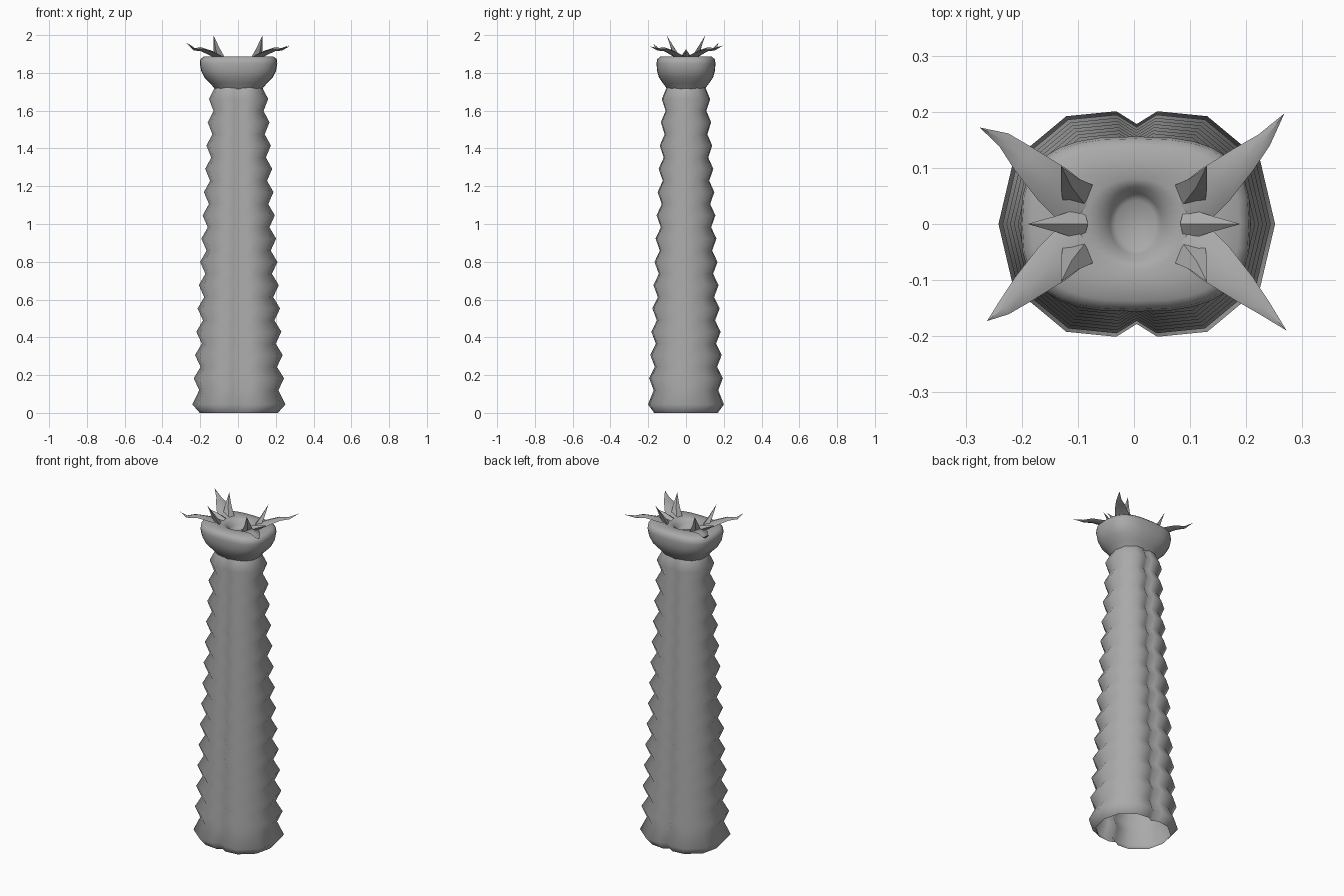
import bpy, bmesh, math
from mathutils import Vector

if "Cube" in bpy.data.objects:
    bpy.data.objects.remove(bpy.data.objects["Cube"])

grey = bpy.data.materials.new("stone_grey")
grey.diffuse_color = (0.4, 0.4, 0.4, 1)
grey.use_nodes = True
grey.node_tree.nodes["Principled BSDF"].inputs["Base Color"].default_value = grey.diffuse_color


def make(name, rings, cap_end=False):
    """Skin a list of equal-length closed rings."""
    bm = bmesh.new()
    loops = [[bm.verts.new(p) for p in ring] for ring in rings]
    for a, b in zip(loops, loops[1:]):
        n = len(a)
        for i in range(n):
            bm.faces.new((a[i], a[(i + 1) % n], b[(i + 1) % n], b[i]))
    if cap_end:
        bm.faces.new(loops[-1])
    bmesh.ops.remove_doubles(bm, verts=bm.verts, dist=1e-5)
    bmesh.ops.recalc_face_normals(bm, faces=bm.faces)
    mesh = bpy.data.meshes.new(name)
    bm.to_mesh(mesh)
    bm.free()
    mesh.materials.append(grey)
    for p in mesh.polygons:
        p.use_smooth = True
    ob = bpy.data.objects.new(name, mesh)
    bpy.context.collection.objects.link(ob)
    return ob


# Ribbed trunk: notched outline, open at the bottom
half = [(0.249, 0), (0.222, 0.115), (0.127, 0.194), (0.037, 0.203), (0, 0.18),
        (-0.037, 0.203), (-0.127, 0.194), (-0.222, 0.115), (-0.249, 0)]
outline = half + [(x, -y) for x, y in half[-2:0:-1]]
levels = [(0.0, 0.83)]
for i in range(14):
    valley = 0.12 + i * 0.1232
    ridge = valley - (0.075 if i == 0 else 0.06)
    fade = 1 - 0.37 * ridge / 1.66
    levels += [(ridge, fade), (valley, fade * (0.85 - 0.0035 * i))]
make("ribbed_trunk", [[(x * s + 0.005 * s, y * s, z) for x, y in outline]
                      for z, s in levels])


# Bulbous head with a rounded rim and a dimpled top
def rounded(rx, ry, z, power, cx=0.0, cy=0.0, n=32):
    pts = []
    for i in range(n):
        a = 2 * math.pi * i / n
        c, s = math.cos(a), math.sin(a)
        x = math.copysign(abs(c) ** (2 / power), c) * rx
        y = math.copysign(abs(s) ** (2 / power), s) * ry
        pts.append((cx + x, cy + y, z))
    return pts


profile = [(0.125, 0.10, 1.715, 2.3), (0.150, 0.122, 1.745, 2.4),
           (0.180, 0.143, 1.775, 2.6), (0.198, 0.153, 1.81, 2.7),
           (0.205, 0.156, 1.85, 2.8), (0.202, 0.152, 1.873, 2.8),
           (0.185, 0.137, 1.886, 2.7), (0.14, 0.105, 1.888, 2.5),
           (0.09, 0.08, 1.888, 2.2), (0.06, 0.066, 1.88, 2),
           (0.046, 0.054, 1.855, 2), (0.036, 0.042, 1.845, 2)]
make("head", [rounded(rx, ry, z, p, 0.003) for rx, ry, z, p in profile], True)


# Tapering petal-like spikes following a path of (point, width, thickness)
def spike(name, path):
    rings = []
    for i, (p, w, t) in enumerate(path):
        p = Vector(p)
        d = Vector(path[min(i + 1, len(path) - 1)][0]) - Vector(path[max(i - 1, 0)][0])
        side = d.cross(Vector((0, 0, 1))).normalized()
        up = side.cross(d).normalized()
        rings.append([p + side * w, p + up * t, p - side * w, p - up * t])
    ob = make(name, rings)
    bpy.context.view_layer.objects.active = ob
    ob.select_set(True)
    bpy.ops.object.shade_smooth_by_angle(angle=math.radians(50))
    ob.select_set(False)


tips = {(1, 1): (0.268, 0.197, 1.945), (1, -1): (0.272, -0.19, 1.94),
        (-1, 1): (-0.275, 0.172, 1.96), (-1, -1): (-0.262, -0.173, 1.955)}
for (sx, sy), tip in tips.items():
    side_name = ("right" if sx > 0 else "left") + ("_back" if sy > 0 else "_front")
    spike("long_spike_" + side_name, [
        ((sx * 0.095, sy * 0.025, 1.88), 0.042, 0.012),
        ((sx * 0.145, sy * 0.07, 1.905), 0.038, 0.014),
        ((sx * 0.195, sy * 0.115, 1.925), 0.026, 0.010),
        ((sx * 0.232, sy * 0.15, 1.925), 0.014, 0.007),
        (tip, 0.0, 0.0)])
    # Upright thorn beside each long spike
    spike("upright_thorn_" + side_name, [
        ((sx * 0.095, sy * 0.045, 1.875), 0.036, 0.018),
        ((sx * 0.115, sy * 0.072, 1.935), 0.018, 0.009),
        ((sx * 0.13, sy * 0.103, 2.0), 0.0, 0.0)])

# Small side thorns
for sx, n in ((1, "right"), (-1, "left")):
    spike("side_thorn_" + n, [
        ((sx * 0.09, 0, 1.88), 0.03, 0.018),
        ((sx * 0.14, 0, 1.905), 0.014, 0.012),
        ((sx * 0.19, 0, 1.925), 0.0, 0.0)])
